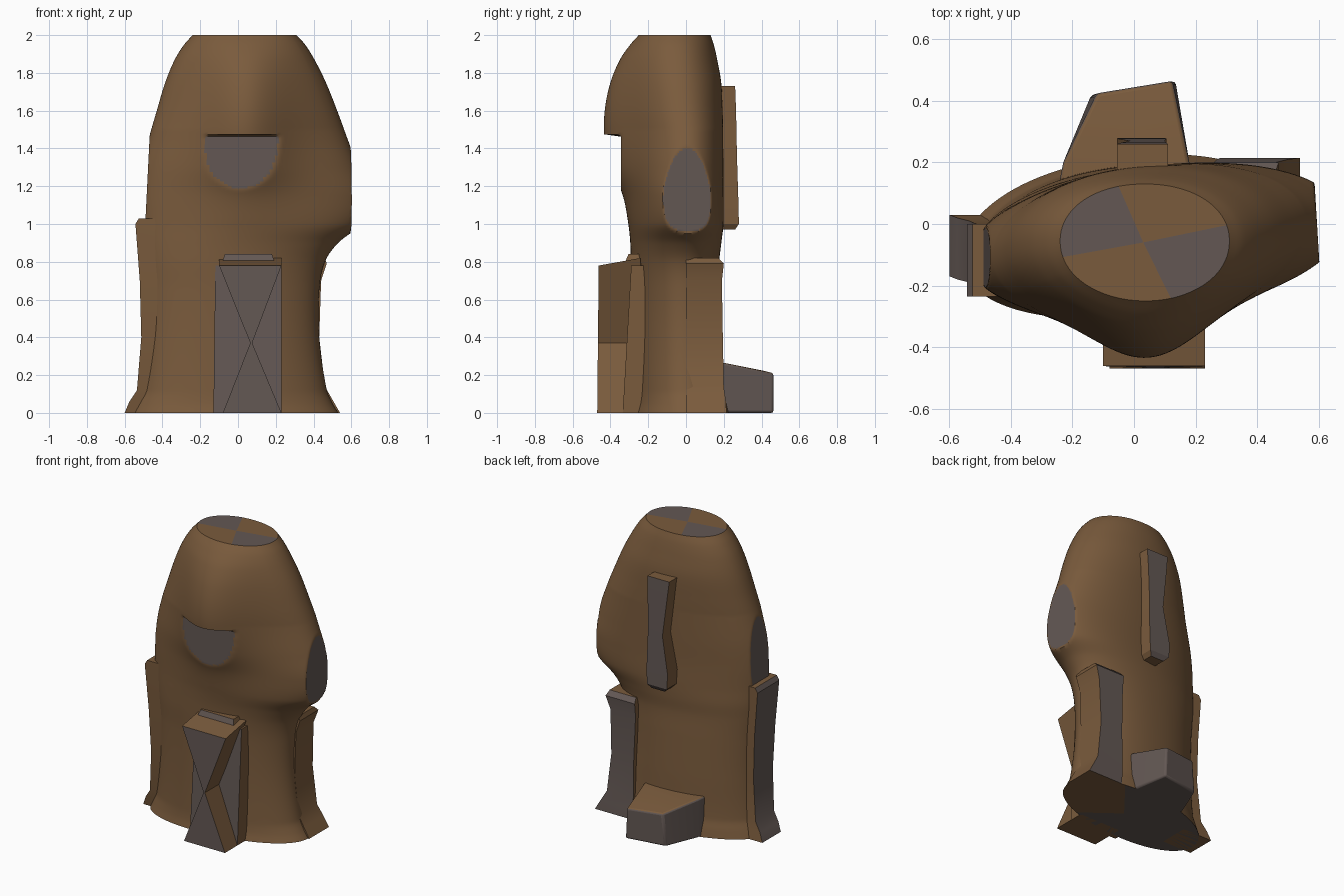
import bpy, math

if "Cube" in bpy.data.objects:
    bpy.data.objects.remove(bpy.data.objects["Cube"])

def material(name, col):
    m = bpy.data.materials.new(name)
    m.diffuse_color = (*col, 1)
    m.use_nodes = True
    m.node_tree.nodes["Principled BSDF"].inputs["Base Color"].default_value = m.diffuse_color
    return m

BROWN = material("warm brown", (0.195, 0.105, 0.046))
GREY = material("stone grey", (0.125, 0.097, 0.088))

def make(name, verts, faces, mats, angle=40):
    me = bpy.data.meshes.new(name)
    me.from_pydata(verts, [], faces)
    me.materials.append(BROWN)
    me.materials.append(GREY)
    for p, m in zip(me.polygons, mats):
        p.material_index = m
    ob = bpy.data.objects.new(name, me)
    bpy.context.collection.objects.link(ob)
    bpy.ops.object.select_all(action='DESELECT')
    bpy.context.view_layer.objects.active = ob
    ob.select_set(True)
    bpy.ops.object.mode_set(mode='EDIT')
    bpy.ops.mesh.select_all(action='SELECT')
    bpy.ops.mesh.normals_make_consistent(inside=False)
    bpy.ops.object.mode_set(mode='OBJECT')
    bpy.ops.object.shade_smooth_by_angle(angle=math.radians(angle))
    return ob

def loft(name, rings, side_mats, caps=(0, 0), bevel=0.0):
    """Skin equal rings of points; side_mats gives a colour per ring edge."""
    n = len(rings[0])
    verts = [p for r in rings for p in r]
    faces, mats = [], []
    for i in range(len(rings) - 1):
        for j in range(n):
            k = (j + 1) % n
            faces.append((i*n + j, i*n + k, i*n + n + k, i*n + n + j))
            mats.append(side_mats[j])
    faces += [tuple(range(n)), tuple(range(len(verts) - n, len(verts)))]
    ob = make(name, verts, faces, mats + list(caps), 30)
    if bevel:
        b = ob.modifiers.new("soft_edges", 'BEVEL')
        b.width, b.segments, b.limit_method = bevel, 2, 'ANGLE'
    return ob

# Body outline by height: z, left x, right x, front y, back y, hood bulge
ROWS = [
    (0.00, -.56, .53, -.30, .22, 0), (0.05, -.54, .50, -.29, .21, 0),
    (0.12, -.515, .47, -.285, .195, 0), (0.40, -.495, .43, -.28, .185, 0),
    (0.65, -.50, .43, -.28, .175, 0), (0.80, -.515, .46, -.285, .17, 0),
    (0.90, -.525, .53, -.285, .18, .005), (1.00, -.53, .65, -.285, .19, .015),
    (1.15, -.53, .68, -.29, .19, .04), (1.30, -.51, .635, -.30, .19, .095),
    (1.45, -.473, .58, -.30, .19, .13), (1.60, -.43, .525, -.30, .19, .13),
    (1.75, -.385, .465, -.29, .185, .11), (1.87, -.335, .405, -.275, .165, .075),
    (1.95, -.285, .355, -.255, .147, .04), (2.00, -.24, .31, -.24, .13, .01)]

def outline(z):
    """Smooth interpolation through ROWS."""
    i = max(k for k in range(len(ROWS) - 1) if ROWS[k][0] <= z + 1e-6)
    a, b = ROWS[i], ROWS[i + 1]
    p, q = ROWS[max(i - 1, 0)], ROWS[min(i + 2, len(ROWS) - 1)]
    h = b[0] - a[0]
    t = (z - a[0]) / h
    out = []
    for c in range(1, 6):
        m0 = (b[c] - p[c]) / (b[0] - p[0]) * h
        m1 = (q[c] - a[c]) / (q[0] - a[0]) * h
        out.append((2*t**3 - 3*t*t + 1)*a[c] + (t**3 - 2*t*t + t)*m0
                   + (3*t*t - 2*t**3)*b[c] + (t**3 - t*t)*m1)
    return out

# Main body with flat cuts at the face, the right side and the upper left side
N, R = 192, 160
verts, cut, faces, mats = [], [], [], []
for r in range(R + 1):
    z = 2 * r / R
    xl, xr, yf, yb, bulge = outline(z)
    cx, rx, cy = (xl + xr) / 2, (xr - xl) / 2, -0.055
    tilt = 0.10 * min(1, (2 - z) / 0.5)
    for j in range(N):
        t = 2 * math.pi * j / N
        c, s = math.cos(t), math.sin(t)
        x = cx + rx * math.copysign(abs(c) ** 0.95, c)
        ry = yb - cy if s > 0 else cy - yf
        y = cy + ry * math.copysign(abs(s) ** 0.95, s) + tilt * (x - cx)
        if s < 0:
            y -= bulge * math.exp(-((x - 0.05) / 0.23) ** 2) * min(1, -s * 2)
        g = 0
        if s < 0 and 1.15 < z < 1.468 and y < -0.345 and abs(x - .05) < 0.27:
            y, g = -0.345, 1
        lim = 0.595 - 0.06 * y
        if x > lim:
            x, g = lim, 1
        if z > 1.02 and x < -0.49 + 0.05 * (z - 1.02):
            x, g = -0.49 + 0.05 * (z - 1.02), 1
        verts.append((x, y, z))
        cut.append(g)
for r in range(R):
    for j in range(N):
        k = (j + 1) % N
        f = (r*N + j, r*N + k, r*N + N + k, r*N + N + j)
        faces.append(f)
        mats.append(int(sum(cut[v] for v in f) == 4))
# Patchy crown and underside
for base, z in ((0, 0), (R * N, 2)):
    mid = len(verts)
    verts.append((0.03, -0.06, z))
    for j in range(N):
        a = 360 * j / N
        faces.append((mid, base + j, base + (j + 1) % N))
        mats.append(int(105 < a < 195 or a < 15 or a > 285) if z else int(60 < a < 300))
make("body", verts, faces, mats)

def box_ring(x0, x1, y0, y1, z):
    return [(x0, y0, z), (x1, y0, z), (x1, y1, z), (x0, y1, z)]

# Flared side strip on the left, grey on its outer face
left = [(0, -.60, -.17, .03), (.06, -.575, -.18, .02), (.12, -.535, -.19, .01),
        (.4, -.512, -.21, 0), (.7, -.52, -.225, 0), (1.0, -.543, -.235, 0), (1.03, -.525, -.235, 0)]
loft("left_strip", [box_ring(x, -.38, y0, y1, z) for z, x, y0, y1 in left], (0, 0, 0, 1))

# Strip at the back right corner, grey on its back face
right = [(0, .28, .54, .215), (.07, .27, .50, .21), (.14, .26, .46, .20),
         (.4, .26, .43, .195), (.7, .25, .44, .19), (.79, .25, .47, .20), (.82, .26, .46, .17)]
loft("back_right_strip", [box_ring(x0, x1, .0, y, z) for z, x0, x1, y in right], (0, 0, 1, 0))

# Ridge down the upper back, pinched on one side
ridge = [(.97, -.02, .08, .26), (1.0, -.05, .10, .28), (1.1, -.055, .105, .278),
         (1.35, -.01, .10, .27), (1.6, -.04, .105, .265), (1.73, -.055, .11, .26)]
loft("back_ridge", [box_ring(x0, x1, .1, y, z) for z, x0, x1, y in ridge], (0, 0, 1, 0))

# Tapered foot block at the back
loft("back_foot", [[(-.25, .1, 0), (.20, .1, 0), (.19, .1, .27), (-.25, .1, .27)],
                   [(-.23, .2, 0), (.18, .2, 0), (.18, .2, .265), (-.23, .2, .265)],
                   [(-.14, .42, 0), (.135, .465, 0), (.125, .465, .21), (-.12, .425, .22)]],
     (1, 1, 0, 1), (0, 1), 0.012)

# Front doorway: recessed grey panel, its cap, and the hourglass post in front
loft("front_panel", [box_ring(-.13, .23, -.335, -.1, 0), box_ring(-.12, .23, -.29, -.1, .78)],
     (1, 0, 0, 0))
loft("panel_lintel", [box_ring(-.09, .20, -.33, -.1, .78), box_ring(-.07, .18, -.305, -.1, .84)],
     (1, 0, 0, 0))
post = [(-.10, .78), (.23, .78), (.075, .37), (.23, 0), (-.08, 0), (.065, .37)]
loft("front_post", [[(x, -.47 + .01 * z, z) for x, z in post],
                    [(x, -.24, z + (.04 if z > .5 else 0)) for x, z in post]],
     (0,) * 6, (1, 0))
